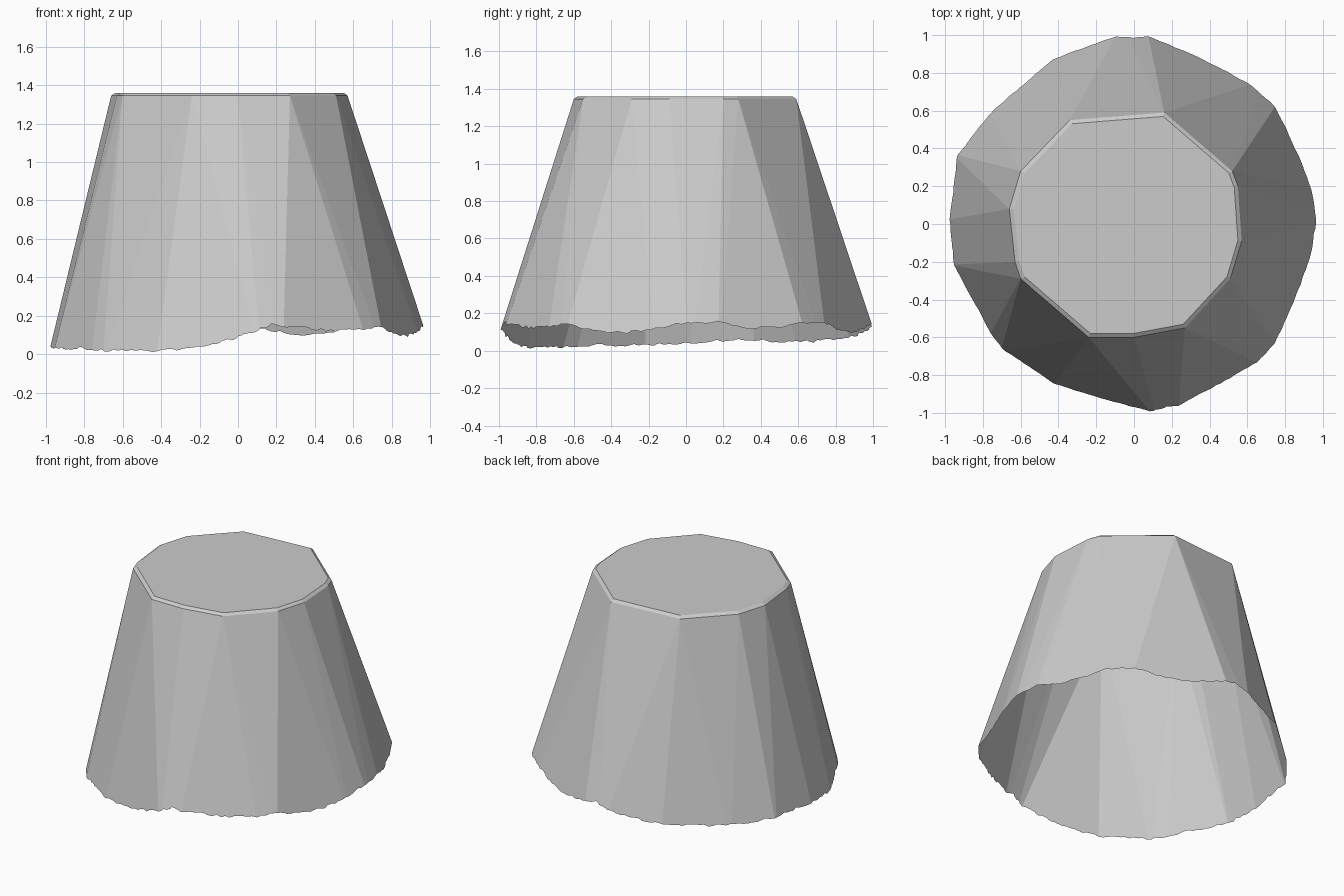
import bpy
import bmesh
import math
import random
from mathutils import Vector

random.seed(4)

default_cube = bpy.data.objects.get("Cube")
if default_cube:
    bpy.data.objects.remove(default_cube, do_unlink=True)

# Plain grey material
grey = bpy.data.materials.new("plain_grey")
grey.use_nodes = True
colour = (0.6, 0.6, 0.6, 1)
grey.diffuse_color = colour
grey.node_tree.nodes["Principled BSDF"].inputs["Base Color"].default_value = colour

# Plan outlines: the flat top's rim and the flared foot
TOP_RIM = [(-.34, .55), (.16, .59), (.52, .28), (.55, .2), (.57, -.09), (.51, -.29),
           (.27, -.55), (0, -.6), (-.24, -.6), (-.6, -.29), (-.63, -.2), (-.66, .08), (-.6, .28)]
FOOT = [(.06, 1), (.65, .72), (.74, .64), (.95, .16), (.97, .02), (.94, -.15),
        (.74, -.65), (.67, -.72), (.22, -.97), (.12, -.99), (-.42, -.84), (-.69, -.66),
        (-.75, -.58), (-.95, -.21), (-.97, .02), (-.93, .36), (-.75, .59), (-.42, .87), (-.06, 1)]

# Height of the torn lower edge, in millimetres, at even steps round the axis
TORN_EDGE = [155, 155, 125, 125, 150, 155, 110, 100, 130, 160, 110, 85,
             70, 55, 50, 50, 65, 55, 45, 35, 30, 35, 25, 20,
             20, 25, 45, 90, 155, 140, 125, 130, 145, 105, 100, 120]

RIM_Z, TOP_Z, FLOOR_Z = 1.345, 1.36, -.05
FLARE = .29


def edge_height(angle):
    """Height of the torn edge at an angle, between the nearest samples."""
    count = len(TORN_EDGE)
    place = (angle / math.tau * count) % count
    low = int(place) % count
    blend = place - int(place)
    return (TORN_EDGE[low] * (1 - blend) + TORN_EDGE[(low + 1) % count] * blend) / 1000


def new_object(name, bm):
    mesh = bpy.data.meshes.new(name)
    bm.to_mesh(mesh)
    bm.free()
    obj = bpy.data.objects.new(name, mesh)
    bpy.context.collection.objects.link(obj)
    return obj


# Faceted tapering body, as the hull of the outlines
bm = bmesh.new()
for x, y in TOP_RIM:
    bm.verts.new((x, y, RIM_Z))
    bm.verts.new((x * .965, y * .965, TOP_Z))
for x, y in FOOT:
    drop = edge_height(math.atan2(y, x)) - FLOOR_Z
    point = Vector((x, y, 0))
    point += point.normalized() * drop * FLARE
    bm.verts.new((point.x, point.y, FLOOR_Z))
hull = bmesh.ops.convex_hull(bm, input=bm.verts[:])
spare = {v for v in hull["geom_interior"] if isinstance(v, bmesh.types.BMVert)}
bmesh.ops.delete(bm, geom=list(spare), context='VERTS')
bmesh.ops.recalc_face_normals(bm, faces=bm.faces[:])
body = new_object("tapered_shell", bm)
body.data.materials.append(grey)

# Cutter with a ragged top that follows the torn edge
bm = bmesh.new()
STEPS = 216
rings = [[], [], []]
for i in range(STEPS):
    angle = i * math.tau / STEPS
    z = edge_height(angle) + random.uniform(-.01, .004)
    for ring, radius, height in zip(rings, (.5, 1.4, 1.4), (z, z, -.3)):
        ring.append(bm.verts.new((radius * math.cos(angle), radius * math.sin(angle), height)))
hub = bm.verts.new((0, 0, .1))
base = bm.verts.new((0, 0, -.3))
inner, outer, lower = rings
for i in range(STEPS):
    j = (i + 1) % STEPS
    bm.faces.new((hub, inner[i], inner[j]))
    bm.faces.new((inner[i], outer[i], outer[j]))
    bm.faces.new((inner[i], outer[j], inner[j]))
    bm.faces.new((outer[i], lower[i], lower[j], outer[j]))
    bm.faces.new((base, lower[j], lower[i]))
bmesh.ops.recalc_face_normals(bm, faces=bm.faces[:])
cutter = new_object("edge_cutter", bm)
cutter.hide_render = True

# Trim the foot, then keep only the outer skin so the underside is open
trim = body.modifiers.new("trim", 'BOOLEAN')
trim.operation = 'DIFFERENCE'
trim.solver = 'EXACT'
trim.object = cutter
bpy.context.view_layer.update()
trimmed = body.evaluated_get(bpy.context.evaluated_depsgraph_get())
bm = bmesh.new()
bm.from_mesh(trimmed.to_mesh())
trimmed.to_mesh_clear()
bm.normal_update()
underside = [f for f in bm.faces if f.normal.z < .02]
bmesh.ops.delete(bm, geom=underside, context='FACES')
for face in bm.faces:
    face.smooth = False
    face.material_index = 0
body.modifiers.remove(trim)
bm.to_mesh(body.data)
bm.free()
bpy.data.objects.remove(cutter, do_unlink=True)
